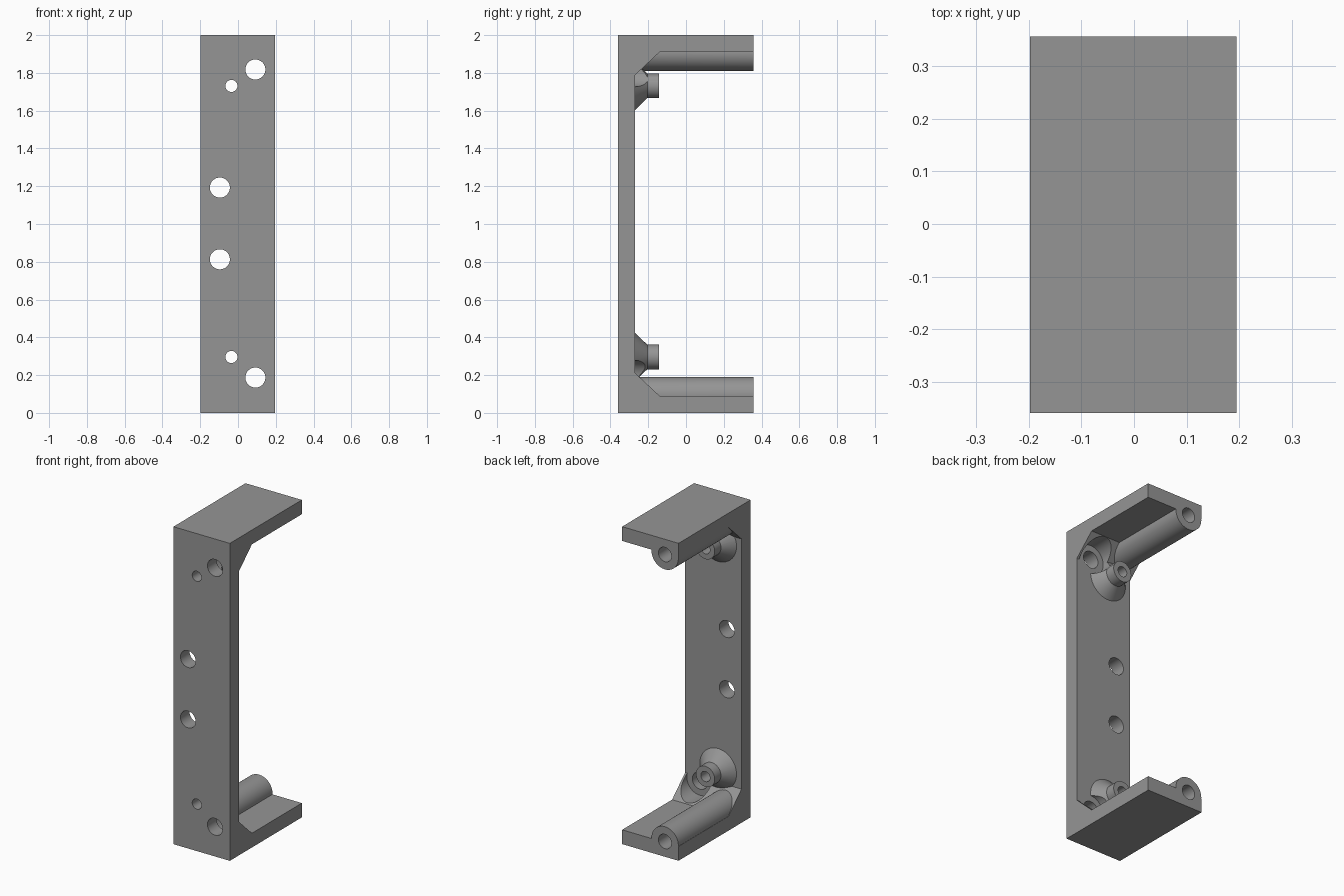
import bpy, bmesh, math
from mathutils import Matrix, Vector

if "Cube" in bpy.data.objects:
    bpy.data.objects.remove(bpy.data.objects["Cube"])

grey = bpy.data.materials.new("plain grey")
grey.diffuse_color = (0.3, 0.3, 0.3, 1)
grey.use_nodes = True
grey.node_tree.nodes["Principled BSDF"].inputs["Base Color"].default_value = grey.diffuse_color

X0, X1 = -0.198, 0.195        # bracket width
Y0, Y1 = -0.36, 0.357         # front face, flange tips
PLATE = -0.27                 # inner face of the back plate


def add_object(name, bm):
    bmesh.ops.recalc_face_normals(bm, faces=bm.faces)
    mesh = bpy.data.meshes.new(name)
    bm.to_mesh(mesh)
    bm.free()
    mesh.materials.append(grey)
    ob = bpy.data.objects.new(name, mesh)
    bpy.context.collection.objects.link(ob)
    return ob


def rod(name, x, z, ya, yb, ra, rb=None):
    """Cylinder or cone running along y from ya to yb."""
    bm = bmesh.new()
    place = Matrix.Translation((x, (ya + yb) / 2, z)) @ Matrix.Rotation(-math.pi / 2, 4, 'X')
    bmesh.ops.create_cone(bm, cap_ends=True, segments=64, radius1=ra,
                          radius2=ra if rb is None else rb, depth=yb - ya, matrix=place)
    return add_object(name, bm)


def combine(target, other, operation):
    mod = target.modifiers.new(other.name, 'BOOLEAN')
    mod.operation = operation
    mod.solver = 'EXACT'
    mod.object = other
    bpy.context.view_layer.objects.active = target
    bpy.ops.object.modifier_apply(modifier=mod.name)
    bpy.data.objects.remove(other)


# C-shaped body with chamfered inner corners
profile = [(Y0, 0), (Y1, 0), (Y1, 0.09), (-0.14, 0.09), (PLATE, 0.212),
           (PLATE, 1.788), (-0.14, 1.91), (Y1, 1.91), (Y1, 2), (Y0, 2)]
bm = bmesh.new()
face = bm.faces.new([bm.verts.new((X0, y, z)) for y, z in profile])
ext = bmesh.ops.extrude_face_region(bm, geom=[face])
bmesh.ops.translate(bm, vec=Vector((X1 - X0, 0, 0)),
                    verts=[v for v in ext['geom'] if isinstance(v, bmesh.types.BMVert)])
bracket = add_object("bracket", bm)

# (tube, large hole, standoff) heights at each end
ends = [(0.096, 0.187, 0.296), (1.904, 1.818, 1.731)]
for tube_z, hole_z, post_z in ends:
    # screw tube along the flange, conical boss and standoff on the plate
    combine(bracket, rod("screw_tube", -0.103, tube_z, -0.3, Y1, 0.0935), 'UNION')
    combine(bracket, rod("boss", -0.035, post_z, PLATE - 0.002, -0.205, 0.13, 0.065), 'UNION')
    combine(bracket, rod("standoff", -0.035, post_z, -0.29, -0.143, 0.065), 'UNION')
for tube_z, hole_z, post_z in ends:
    # clearance around the large hole, then the bores
    combine(bracket, rod("clearance", 0.092, hole_z, PLATE, 0.0, 0.0915), 'DIFFERENCE')
    combine(bracket, rod("large_hole", 0.092, hole_z, -0.5, -0.2, 0.053), 'DIFFERENCE')
    combine(bracket, rod("small_hole", -0.035, post_z, -0.5, 0.0, 0.032), 'DIFFERENCE')
    combine(bracket, rod("tube_bore", -0.103, tube_z, -0.2, 0.5, 0.045), 'DIFFERENCE')

# Middle pair of mounting holes
for z in (0.813, 1.193):
    combine(bracket, rod("mount_hole", -0.096, z, -0.5, -0.2, 0.053), 'DIFFERENCE')

bpy.ops.object.select_all(action='DESELECT')
bracket.select_set(True)
bpy.context.view_layer.objects.active = bracket
bpy.ops.object.shade_smooth_by_angle(angle=math.radians(25))
